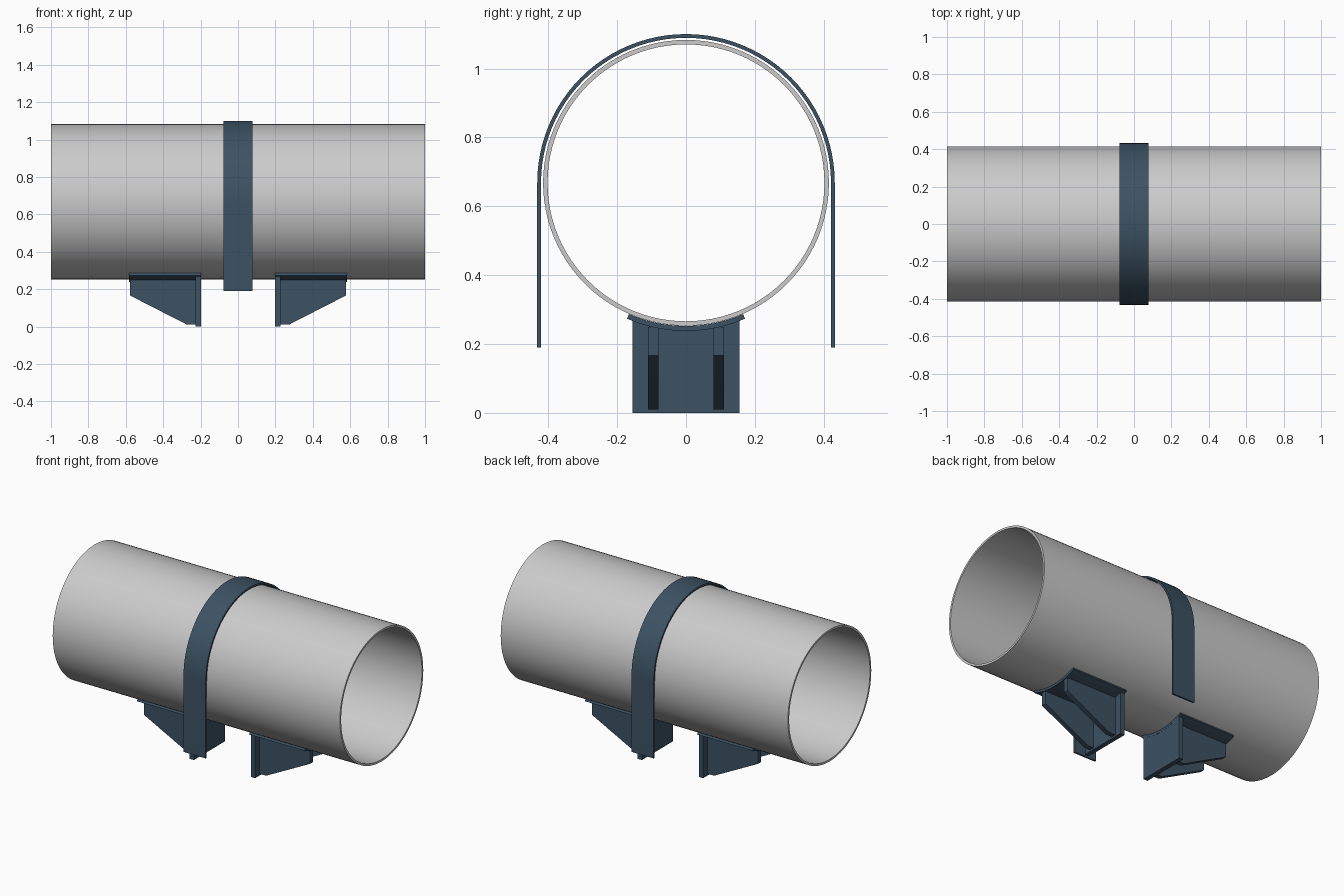
import bpy, bmesh
from math import sin, cos, pi, radians, sqrt

if "Cube" in bpy.data.objects:
    bpy.data.objects.remove(bpy.data.objects["Cube"])

CZ, R, WALL = 0.668, 0.415, 0.013      # pipe axis height, outer radius, wall
R_SADDLE = 0.43                        # underside radius of the saddle plates

blue = bpy.data.materials.new("blue_steel")
blue.diffuse_color = (0.045, 0.085, 0.125, 1)
blue.use_nodes = True
blue.node_tree.nodes["Principled BSDF"].inputs["Base Color"].default_value = blue.diffuse_color


def arc(r, a0, a1, n):
    """Points (y, z) about the pipe axis; angle 0 is straight down."""
    return [(r * sin(a0 + (a1 - a0) * i / n), CZ - r * cos(a0 + (a1 - a0) * i / n))
            for i in range(n + 1)]


def finish(name, bm, mat):
    bmesh.ops.recalc_face_normals(bm, faces=bm.faces)
    me = bpy.data.meshes.new(name)
    bm.to_mesh(me)
    bm.free()
    ob = bpy.data.objects.new(name, me)
    bpy.context.collection.objects.link(ob)
    if mat:
        me.materials.append(mat)
    bpy.ops.object.select_all(action='DESELECT')
    ob.select_set(True)
    bpy.context.view_layer.objects.active = ob
    bpy.ops.object.shade_smooth_by_angle(angle=radians(30))
    return ob


def band(name, inner, outer, x0, x1, mat=None, closed=False):
    """Sweep the strip between two (y, z) lines along x."""
    bm = bmesh.new()
    rings = [[bm.verts.new((x, y, z)) for x, (y, z) in
              ((x0, i), (x1, i), (x1, o), (x0, o))] for i, o in zip(inner, outer)]
    pairs = list(zip(rings, rings[1:]))
    if closed:
        pairs.append((rings[-1], rings[0]))
    else:
        bm.faces.new(rings[0])
        bm.faces.new(rings[-1])
    for a, b in pairs:
        for k in range(4):
            j = (k + 1) % 4
            bm.faces.new((a[k], a[j], b[j], b[k]))
    return finish(name, bm, mat)


def gusset(name, profile, y0, y1):
    """Extrude an (x, z) outline along y."""
    bm = bmesh.new()
    face = bm.faces.new([bm.verts.new((x, y0, z)) for x, z in profile])
    ext = bmesh.ops.extrude_face_region(bm, geom=[face])
    moved = [v for v in ext["geom"] if isinstance(v, bmesh.types.BMVert)]
    bmesh.ops.translate(bm, verts=moved, vec=(0, y1 - y0, 0))
    return finish(name, bm, blue)


# Hollow pipe
N = 96
band("pipe", arc(R - WALL, 0, 2 * pi, N)[:-1], arc(R, 0, 2 * pi, N)[:-1],
     -1, 1, closed=True)


# Inverted U strap with straight legs
def strap_line(r):
    return [(r, 0.19)] + arc(r, pi / 2, 3 * pi / 2, 48) + [(-r, 0.19)]


band("strap", strap_line(0.421), strap_line(0.432), -0.077, 0.077, blue)

# Two mirrored support feet: saddle, end plate and a pair of gussets each
for s, side in ((-1, "left"), (1, "right")):
    a = radians(23.5)
    band(side + "_saddle", arc(R + 0.0005, -a, a, 24), arc(R_SADDLE, -a, a, 24),
         s * 0.198, s * 0.584, blue)

    ys = [-0.155 + 0.31 * i / 20 for i in range(21)]
    top = [(y, CZ - sqrt((R_SADDLE - 0.001) ** 2 - y * y)) for y in ys]
    band(side + "_end_plate", [(y, 0) for y in ys], top, s * 0.199, s * 0.228, blue)

    outline = [(s * x, z) for x, z in
               ((0.227, 0.01), (0.272, 0.01), (0.577, 0.166), (0.577, 0.25), (0.227, 0.25))]
    for t, pos in ((-1, "front"), (1, "back")):
        gusset(f"{side}_{pos}_gusset", outline, t * 0.08, t * 0.11)
